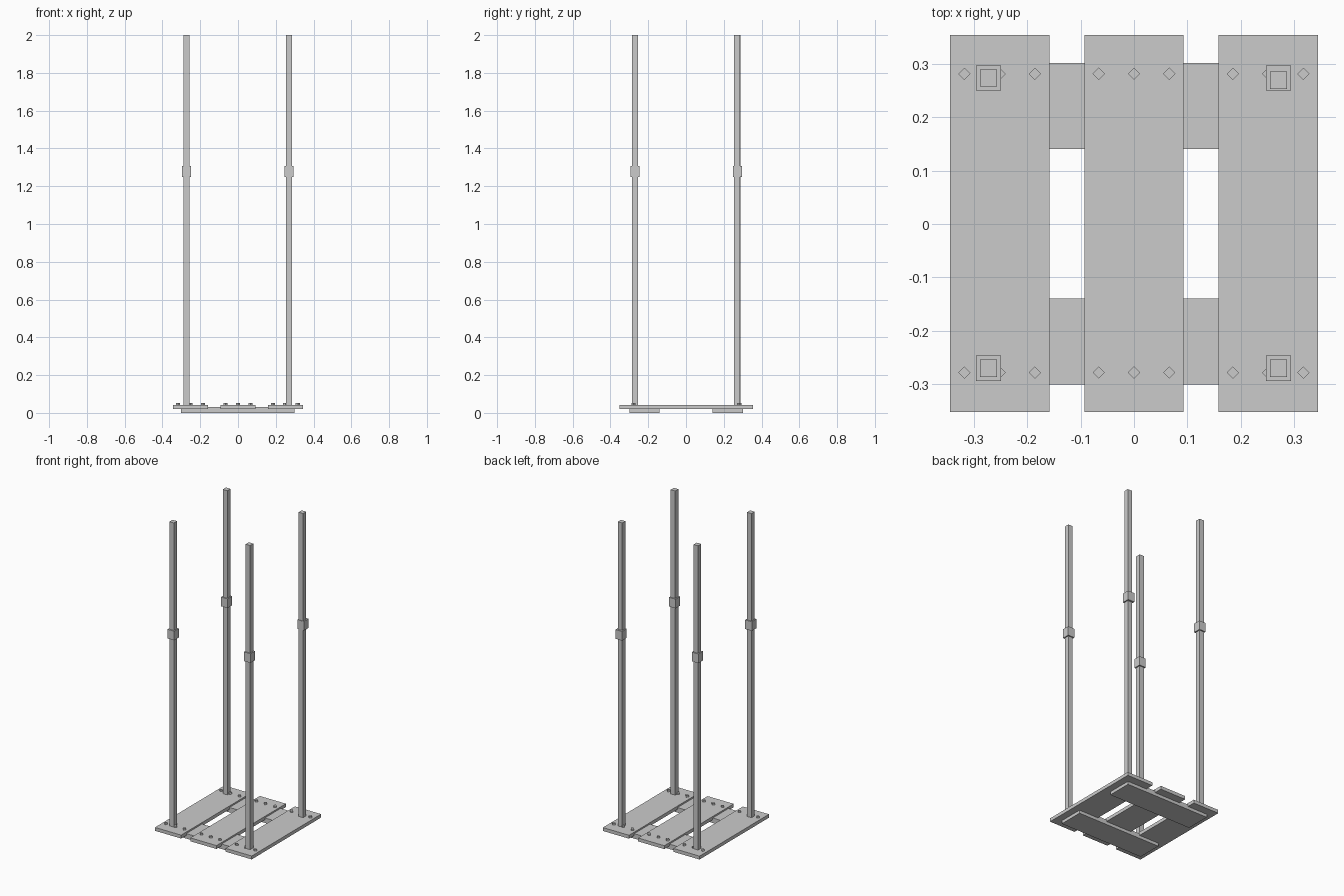
import bpy
import math

if "Cube" in bpy.data.objects:
    bpy.data.objects.remove(bpy.data.objects["Cube"])


def box(name, x, y, z):
    """Box from (min, max) pairs on each axis."""
    bpy.ops.mesh.primitive_cube_add(size=1, location=[sum(r) / 2 for r in (x, y, z)])
    ob = bpy.context.object
    ob.name = name
    ob.scale = [r[1] - r[0] for r in (x, y, z)]
    bpy.ops.object.transform_apply(location=False, rotation=False, scale=True)
    return ob


def column(name, x, y, width, z):
    h = width / 2
    return box(name, (x - h, x + h), (y - h, y + h), z)


# Crossbeams on the ground
for side, y in (("front", (-0.30, -0.139)), ("back", (0.14, 0.301))):
    box(f"{side}_crossbeam", (-0.302, 0.298), y, (0, 0.032))

# Base planks with a row of three diamond-shaped bolts at each end
for side, x in (("left", -0.2515), ("middle", 0.0), ("right", 0.251)):
    box(f"{side}_plank", (x - 0.093, x + 0.093), (-0.352, 0.354), (0.02, 0.042))
    for y in (-0.278, 0.281):
        for dx in (-0.066, 0, 0.066):
            bpy.ops.mesh.primitive_cylinder_add(
                vertices=4, radius=0.0115, depth=0.016, location=(x + dx, y, 0.044))
            bpy.context.object.name = f"{side}_plank_bolt"

# Corner posts with joining sleeves
for name, x, post_y, sleeve_y in (
        ("front_left", -0.2725, -0.27, -0.27), ("front_right", 0.2705, -0.27, -0.27),
        ("back_left", -0.2725, 0.2735, 0.2735), ("back_right", 0.2705, 0.269, 0.2735)):
    column(f"{name}_post", x, post_y, 0.032, (0.035, 2.0))
    column(f"{name}_sleeve", x, sleeve_y, 0.047, (1.249, 1.308))
